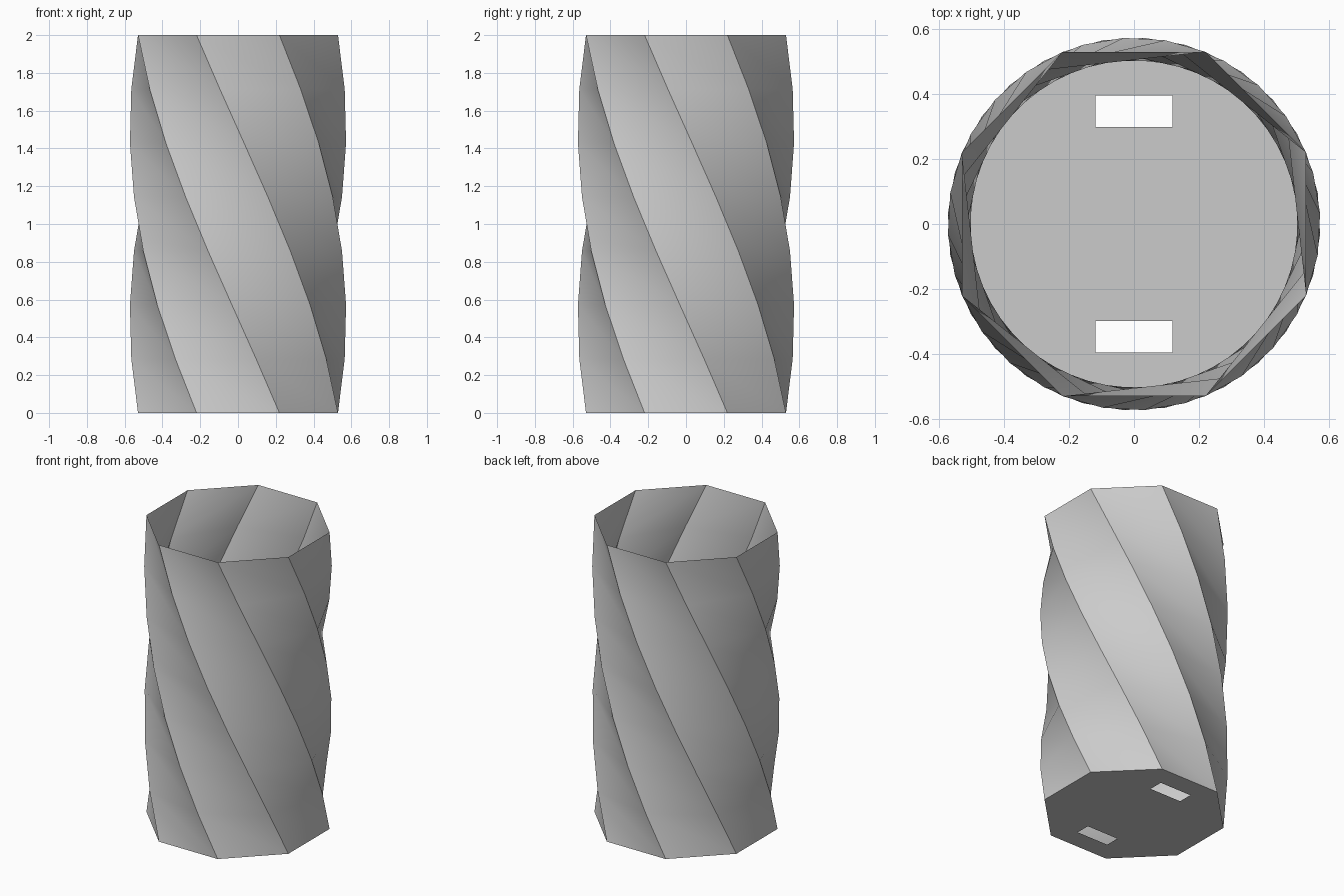
import bpy, bmesh, math

if "Cube" in bpy.data.objects:
    bpy.data.objects.remove(bpy.data.objects["Cube"])

SIDES, STEPS = 8, 7
RADIUS, HEIGHT, TWIST = 0.573, 2.0, math.radians(90)

grey = bpy.data.materials.new("plain grey")
grey.use_nodes = True
colour = (0.6, 0.6, 0.6, 1)
grey.diffuse_color = colour
grey.node_tree.nodes["Principled BSDF"].inputs["Base Color"].default_value = colour


def ring(bm, step):
    """One octagon, turned according to its height."""
    t = step / STEPS
    angles = [math.tau * (i + 0.5) / SIDES - TWIST * t for i in range(SIDES)]
    return [bm.verts.new((RADIUS * math.cos(a), RADIUS * math.sin(a), HEIGHT * t))
            for a in angles]


def finish(bm, name):
    mesh = bpy.data.meshes.new(name)
    bm.to_mesh(mesh)
    bm.free()
    mesh.materials.append(grey)
    obj = bpy.data.objects.new(name, mesh)
    bpy.context.collection.objects.link(obj)
    return obj


# Twisted thin wall, open at the top
bm = bmesh.new()
rings = [ring(bm, s) for s in range(STEPS + 1)]
for low, high in zip(rings, rings[1:]):
    for i in range(SIDES):
        j = (i + 1) % SIDES
        bm.faces.new((low[i], low[j], high[i]))
        bm.faces.new((low[j], high[j], high[i]))
wall = finish(bm, "twisted_wall")
bpy.ops.object.select_all(action="DESELECT")
wall.select_set(True)
bpy.context.view_layer.objects.active = wall
bpy.ops.object.shade_smooth_by_angle(angle=math.radians(30))

# Flat floor with two rectangular slots
SLOT_X, SLOT_IN, SLOT_OUT = 0.118, 0.298, 0.395
bm = bmesh.new()
bm.faces.new(list(reversed(ring(bm, 0))))
cuts = [(SLOT_X, 0), (-SLOT_X, 0)]
cuts += [(0, s * y) for s in (-1, 1) for y in (SLOT_IN, SLOT_OUT)]
for x, y in cuts:
    bmesh.ops.bisect_plane(bm, geom=bm.verts[:] + bm.edges[:] + bm.faces[:],
                           plane_co=(x, y, 0), plane_no=(1, 0, 0) if x else (0, 1, 0))
slots = []
for face in bm.faces:
    c = face.calc_center_median()
    if abs(c.x) < SLOT_X and SLOT_IN < abs(c.y) < SLOT_OUT:
        slots.append(face)
bmesh.ops.delete(bm, geom=slots, context="FACES")
finish(bm, "slotted_floor")
